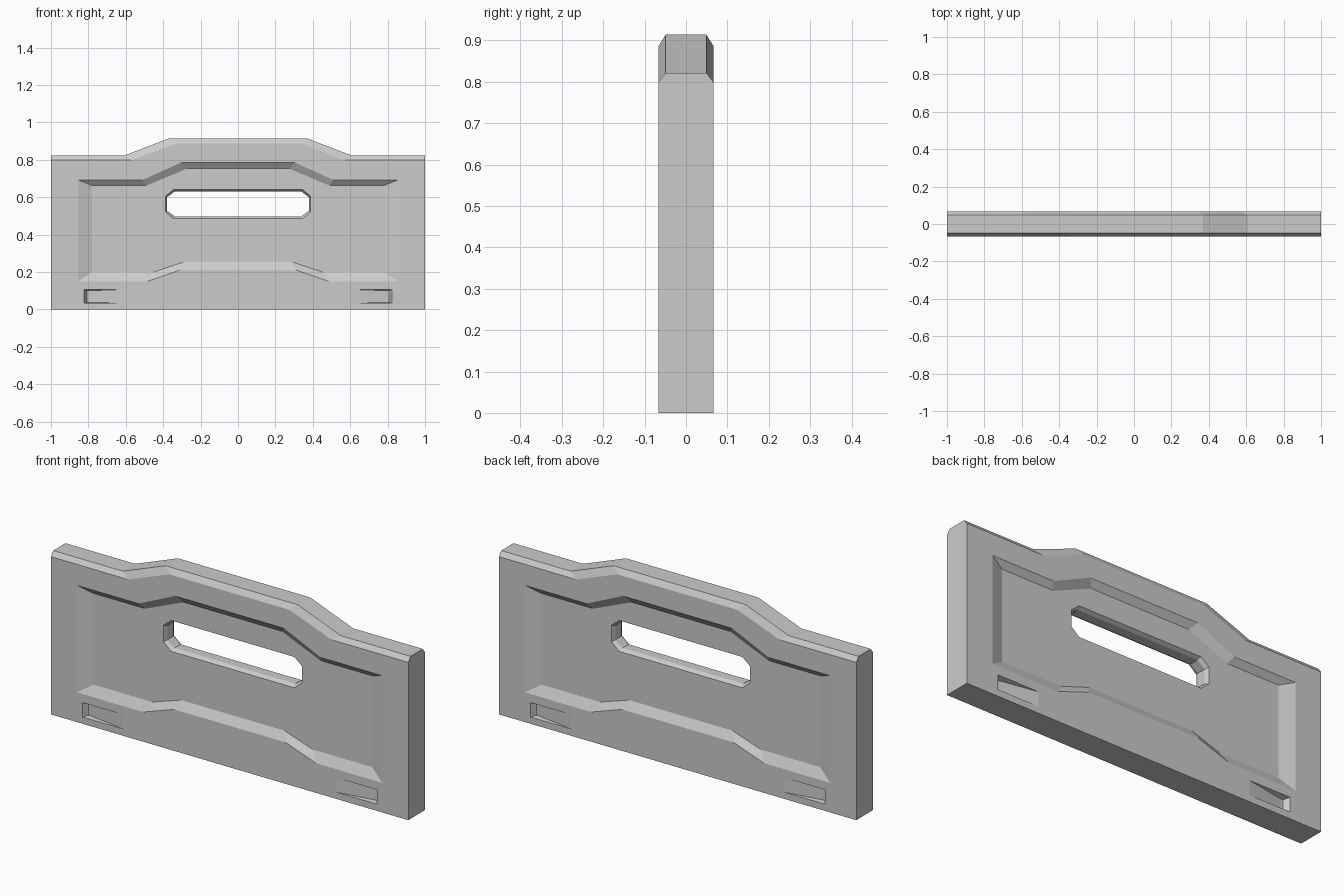
import bpy, bmesh

if "Cube" in bpy.data.objects:
    bpy.data.objects.remove(bpy.data.objects["Cube"])

HALF = 0.067      # half thickness of the plate
FLOOR = 0.042     # half thickness at the recessed panel


def loft(name, rings):
    """Closed solid through (y, [(x, z), ...]) rings."""
    bm = bmesh.new()
    loops = [[bm.verts.new((x, y, z)) for x, z in pts] for y, pts in rings]
    for a, b in zip(loops, loops[1:]):
        for i in range(len(a)):
            j = (i + 1) % len(a)
            bm.faces.new((a[i], a[j], b[j], b[i]))
    bm.faces.new(loops[0])
    bm.faces.new(loops[-1])
    bmesh.ops.recalc_face_normals(bm, faces=bm.faces)
    mesh = bpy.data.meshes.new(name)
    bm.to_mesh(mesh)
    bm.free()
    ob = bpy.data.objects.new(name, mesh)
    bpy.context.collection.objects.link(ob)
    return ob


def mirrored(right):
    """Complete a right-hand half outline, listed bottom to top."""
    return right + [(-x, z) for x, z in reversed(right)]


def rect(x0, x1, z0, z1):
    return [(x0, z0), (x1, z0), (x1, z1), (x0, z1)]


def cut(target, cutter):
    cutter.hide_render = True
    mod = target.modifiers.new("cut", 'BOOLEAN')
    mod.operation = 'DIFFERENCE'
    mod.solver = 'EXACT'
    mod.object = cutter
    bpy.context.view_layer.objects.active = target
    bpy.ops.object.modifier_apply(modifier=mod.name)
    bpy.data.objects.remove(cutter)


# Plate with raised middle and chamfered top edge
full = mirrored([(1, 0), (1, 0.822), (0.61, 0.822), (0.37, 0.914)])
face = mirrored([(1, 0), (1, 0.798), (0.57, 0.798), (0.335, 0.886)])
plate = loft("barrier_plate", [(-HALF, face), (-0.049, full), (0.049, full), (HALF, face)])

# Sloped panel recess, front and back
rim = mirrored([(0.31, 0.21), (0.485, 0.15), (0.855, 0.15),
                (0.855, 0.692), (0.51, 0.692), (0.305, 0.785)])
floor = mirrored([(0.29, 0.253), (0.45, 0.2), (0.78, 0.2),
                  (0.78, 0.662), (0.49, 0.662), (0.275, 0.752)])
for s in (-1, 1):
    cut(plate, loft("recess_cutter", [(s * 0.1, rim), (s * HALF, rim), (s * FLOOR, floor)]))

# Handle slot with chamfered edges
wide = mirrored([(0.345, 0.485), (0.388, 0.522), (0.388, 0.605), (0.345, 0.641)])
narrow = mirrored([(0.338, 0.497), (0.379, 0.527), (0.379, 0.6), (0.338, 0.631)])
cut(plate, loft("slot_cutter", [(-0.1, wide), (-FLOOR, wide), (-0.024, narrow),
                                (0.024, narrow), (FLOOR, wide), (0.1, wide)]))

# Four ramped pockets near the bottom corners
for s in (-1, 1):
    for m in (-1, 1):
        mouth = rect(m * 0.595, m * 0.824, 0.034, 0.107)
        deep = rect(m * 0.795, m * 0.808, 0.037, 0.1)
        cut(plate, loft("pocket_cutter", [(s * 0.1, mouth), (s * HALF, mouth), (s * 0.04, deep)]))
